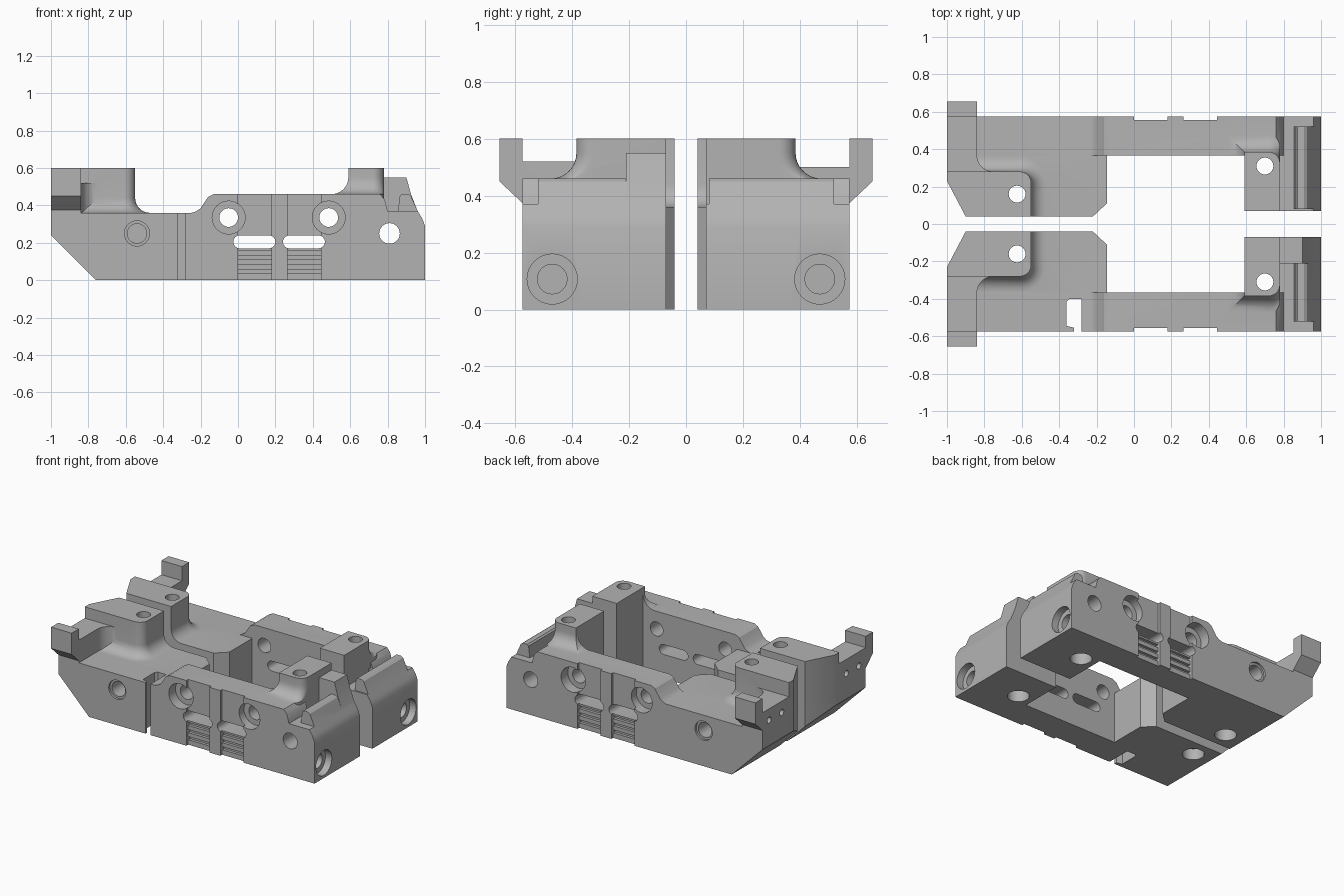
import bpy, bmesh, math

cube = bpy.data.objects.get("Cube")
if cube:
    bpy.data.objects.remove(cube, do_unlink=True)

grey = bpy.data.materials.new("matte grey")
grey.use_nodes = True
grey.diffuse_color = (0.45, 0.45, 0.45, 1)
grey.node_tree.nodes["Principled BSDF"].inputs["Base Color"].default_value = grey.diffuse_color


def loft(name, rings, side):
    """Solid skinned through matching rings; side = -1 mirrors it to the front."""
    bm = bmesh.new()
    loops = [[bm.verts.new((x, y * side, z)) for x, y, z in ring] for ring in rings]
    n = len(loops[0])
    for low, high in zip(loops, loops[1:]):
        for i in range(n):
            j = (i + 1) % n
            bm.faces.new((low[i], low[j], high[j], high[i]))
    bm.faces.new(loops[0])
    bm.faces.new(loops[-1])
    bmesh.ops.recalc_face_normals(bm, faces=bm.faces)
    mesh = bpy.data.meshes.new(name)
    bm.to_mesh(mesh)
    bm.free()
    mesh.materials.append(grey)
    obj = bpy.data.objects.new(name, mesh)
    bpy.context.collection.objects.link(obj)
    return obj


def prism(axis, pts, lo, hi, side, name="helper"):
    place = {"x": lambda a, b, t: (t, a, b),
             "y": lambda a, b, t: (a, t, b),
             "z": lambda a, b, t: (a, b, t)}[axis]
    return loft(name, [[place(a, b, t) for a, b in pts] for t in (lo, hi)], side)


def arc(cx, cy, r, start, end, n=8):
    if r == 0:
        return [(cx, cy)]
    angles = [math.radians(start + (end - start) * i / n) for i in range(n + 1)]
    return [(cx + r * math.cos(a), cy + r * math.sin(a)) for a in angles]


def circle(cx, cy, r):
    return arc(cx, cy, r, 0, 360, 32)[:-1]


def rect(x0, x1, y0, y1):
    return [(x0, y0), (x1, y0), (x1, y1), (x0, y1)]


def rounded(x0, x1, y0, y1, r_left, r_right):
    return ([(x0, y0), (x1, y0)] + arc(x1 - r_right, y1 - r_right, r_right, 0, 90)
            + arc(x0 + r_left, y1 - r_left, r_left, 90, 180))


def flared_post(outline, floor, r, base, side):
    """Post with a concave fillet running into the deck around it."""
    rings = [[(x, y, base) for x, y in outline(r)]]
    for i in range(9):
        a = math.radians(90 * i / 8)
        rings.append([(x, y, floor + r * (1 - math.cos(a)))
                      for x, y in outline(r * (1 - math.sin(a)))])
    rings.append([(x, y, 0.6) for x, y in outline(0)])
    return loft("helper", rings, side)


def combine(target, other, operation):
    mod = target.modifiers.new("join", "BOOLEAN")
    mod.operation, mod.solver, mod.object = operation, "EXACT", other
    bpy.context.view_layer.update()
    graph = bpy.context.evaluated_depsgraph_get()
    mesh = bpy.data.meshes.new_from_object(target.evaluated_get(graph))
    target.modifiers.clear()
    target.data = mesh
    bpy.data.objects.remove(other, do_unlink=True)


def build_half(name, side):
    # Outer rail, with low deck, ramp, raised deck and nose
    rail = [(-.76, 0), (1, 0), (1, .29), (.985, .33), (.96, .37), (.8, .37), (.785, .43),
            (.76, .46), (-.13, .46), (-.16, .445), (-.2, .385), (-.225, .367), (-.25, .36),
            (-1, .36), (-1, .24)]
    half = prism("y", rail, .365, .575, side, name)

    def add(axis, pts, lo, hi):
        combine(half, prism(axis, pts, lo, hi, side), "UNION")

    def cut(axis, pts, lo, hi):
        combine(half, prism(axis, pts, lo, hi, side), "DIFFERENCE")

    # Inner blocks at both ends
    add("y", [(-.76, 0), (-.145, 0), (-.145, .36), (-1, .36), (-1, .24)], .04, .4)
    add("y", [(.59, 0), (1, 0), (1, .29), (.985, .33), (.96, .37), (.59, .37)], .07, .4)

    # Ledge beside the left post, and the outward tab
    ledge_top = .5 if side > 0 else .52
    ledge = ([(-1, .575), (-1, .1), (-.75, .1)] + arc(-.75, .37, .09, 270, 180) + [(-.84, .575)])
    add("z", ledge, .3, ledge_top)
    add("x", [(.55, .36), (.565, .365), (.655, .45), (.655, .6), (.575, .6), (.575, .48),
              (.55, .48)], -1, -.84)

    # Two flared posts
    combine(half, flared_post(lambda d: rounded(-1, -.55 + d, .04, .28 + d, 0, .06 + d),
                              .36, .08, .3, side), "UNION")
    combine(half, flared_post(lambda d: rounded(.59 - d, .78, .07, .385 + d, 0, .06),
                              .46, .09, .4, side), "UNION")
    add("z", rounded(.59, .78, .07, .385, 0, .06), .2, .5)

    # Nose lip, and the raised stop on the front half only
    add("y", [(.85, .33), (.865, .45), (.875, .46), (.91, .46), (.925, .45), (.965, .36),
              (.965, .33)], .08, .52)
    if side < 0:
        add("y", [(.77, .33), (.77, .55), (.9, .55), (.925, .46), (.96, .37), (.96, .33)], .07, .21)

    # Central opening and plan chamfers
    cut("z", [(-.22, -.1), (-.22, .04), (-.145, .11), (-.145, .365), (.59, .365), (.59, -.1)], -.1, .8)
    cut("z", [(-.9, -.1), (-.9, .04), (-1, .23), (-1.1, .23), (-1.1, -.1)], -.1, .8)

    # Rail panels: shallow recess, grooves between ribs, and a rounded slot
    for x in (0, .265):
        cut("z", rect(x, x + .18, .555, .7), -.1, .7)
        for z in (.035, .085, .135):
            cut("y", rect(x, x + .18, z, z + .022), .535, .7)
        slot = arc(x + .01, .205, .035, 90, 270) + arc(x + .165, .205, .035, -90, 90)
        cut("y", slot, .3, .7)

    # Side holes: two counterbored, one plain through, one blind
    for x in (-.05, .485):
        cut("y", circle(x, .335, .088), .5, .7)
        cut("y", circle(x, .335, .05), .3, .7)
    cut("y", circle(.81, .25, .055), -.1, .7)
    cut("y", circle(-.54, .25, .067), .56, .7)
    cut("y", circle(-.54, .25, .052), .42, .7)

    # Post holes with wider mouths underneath
    for x, y in ((-.625, .16), (.7, .31)):
        cut("z", circle(x, y, .045), -.1, .7)
        cut("z", circle(x, y, .07), -.1, .08)

    # End holes
    cut("x", circle(.47, .107, .088), .95, 1.1)
    cut("x", circle(.47, .107, .052), .82, 1.1)
    for y in (.36, .5):
        cut("x", circle(y, .42, .022), -1.1, -.92)

    # Hooked vertical slot on the front half only
    if side < 0:
        cut("z", [(-.28, .7), (-.28, .4), (-.345, .4), (-.36, .415), (-.36, .545),
                  (-.32, .555), (-.32, .7)], -.1, .7)
    return half


halves = [build_half("back_half", 1), build_half("front_half", -1)]

# Smooth the fillets and bores, keep the machined edges sharp
bpy.ops.object.select_all(action="DESELECT")
for obj in halves:
    obj.select_set(True)
bpy.context.view_layer.objects.active = halves[0]
bpy.ops.object.shade_smooth_by_angle(angle=math.radians(28))
